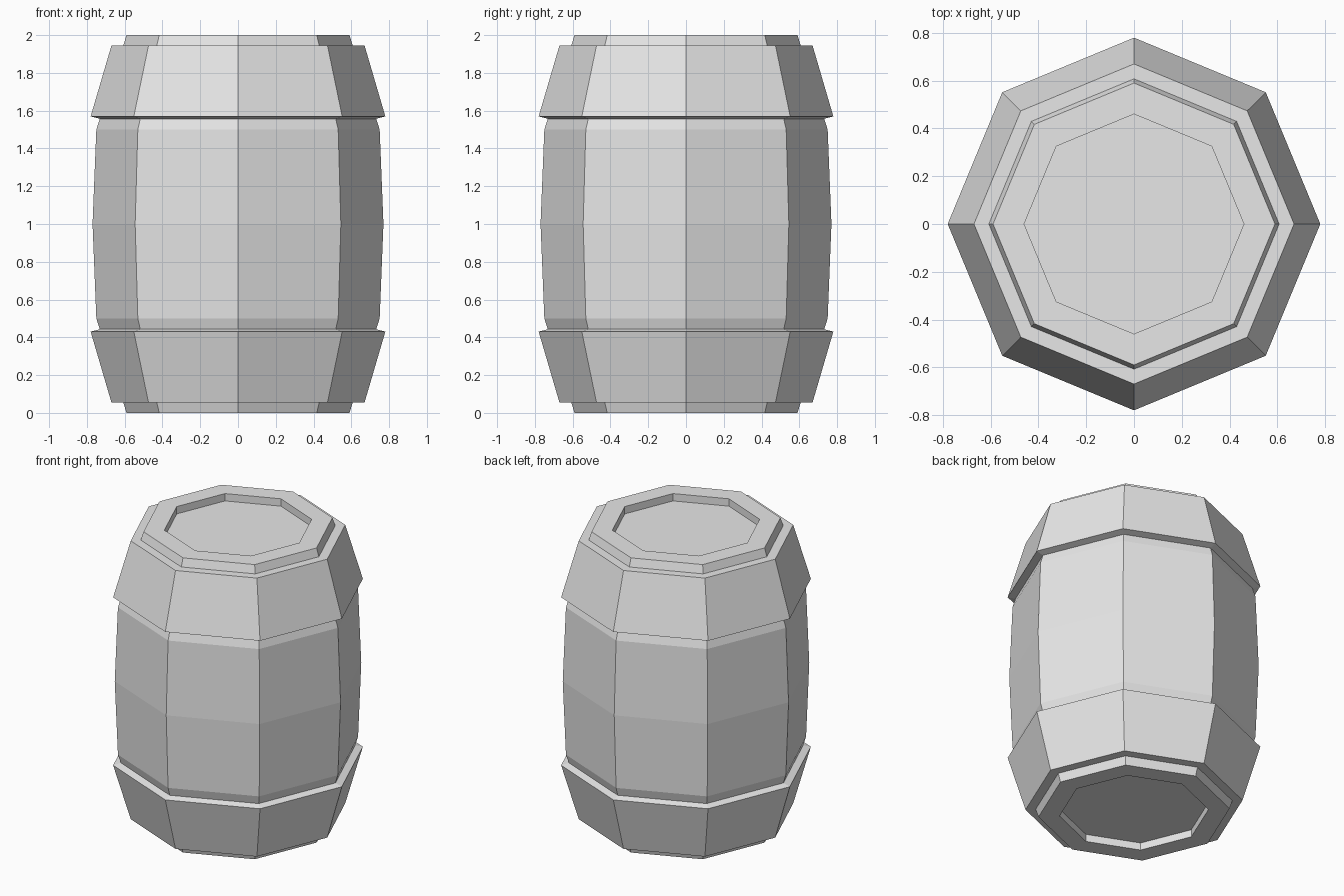
import bpy
import bmesh
from math import cos, sin, tau

SIDES = 8

if "Cube" in bpy.data.objects:
    bpy.data.objects.remove(bpy.data.objects["Cube"], do_unlink=True)

grey = bpy.data.materials.new("plain grey")
grey.use_nodes = True
colour = (0.8, 0.8, 0.8, 1)
grey.diffuse_color = colour
grey.node_tree.nodes["Principled BSDF"].inputs["Base Color"].default_value = colour


def lathe(name, profile, ring=False):
    """Turn (radius, height) points about z; close as a ring or cap both ends."""
    bm = bmesh.new()
    loops = [[bm.verts.new((r * cos(tau * i / SIDES), r * sin(tau * i / SIDES), z))
              for i in range(SIDES)] for r, z in profile]
    pairs = list(zip(loops, loops[1:]))
    if ring:
        pairs.append((loops[-1], loops[0]))
    else:
        bm.faces.new(loops[0])
        bm.faces.new(loops[-1])
    for a, b in pairs:
        for i in range(SIDES):
            j = (i + 1) % SIDES
            bm.faces.new((a[i], a[j], b[j], b[i]))
    bmesh.ops.recalc_face_normals(bm, faces=bm.faces)
    mesh = bpy.data.meshes.new(name)
    bm.to_mesh(mesh)
    bm.free()
    mesh.materials.append(grey)
    obj = bpy.data.objects.new(name, mesh)
    bpy.context.collection.objects.link(obj)
    return obj


def flip(profile):
    return [(r, 2 - z) for r, z in reversed(profile)]


# Bulging body with a recessed lid at each end
lower = [(0.46, 0.05), (0.46, 0), (0.59, 0), (0.75, 0.5)]
lathe("barrel_body", lower + [(0.77, 1)] + flip(lower))

# Wide flared hoops around both ends
hoop = [(0.59, 0.055), (0.67, 0.055), (0.78, 0.43), (0.72, 0.446)]
lathe("bottom_hoop", hoop, ring=True)
lathe("top_hoop", flip(hoop), ring=True)
